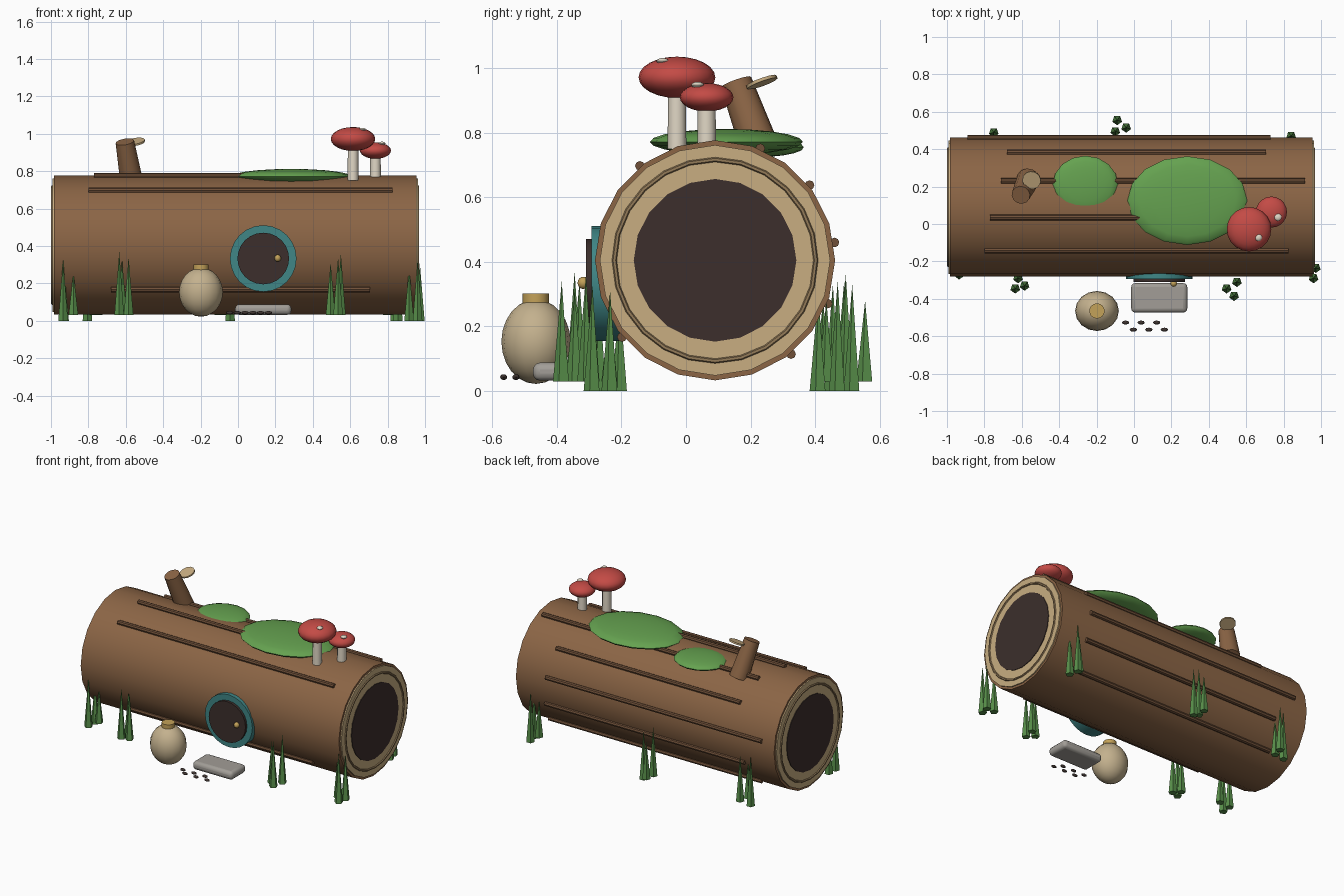
import bpy, math
from mathutils import Vector, Matrix

if "Cube" in bpy.data.objects:
    bpy.data.objects.remove(bpy.data.objects["Cube"])

COL = {"bark": (.26, .13, .06), "ridge": (.16, .08, .04), "wood": (.58, .42, .22),
       "ring": (.30, .20, .10), "dark": (.045, .028, .025), "moss": (.13, .36, .08),
       "grass": (.10, .28, .07), "red": (.55, .07, .06), "cream": (.75, .68, .56),
       "teal": (.05, .24, .24), "brass": (.55, .36, .10), "clay": (.55, .44, .27),
       "stone": (.36, .34, .31), "seed": (.05, .035, .03)}
MATS = {}
for k, c in COL.items():
    MATS[k] = bpy.data.materials.new(k)
    MATS[k].diffuse_color = (*c, 1)


def finish(name, mat, smooth=True):
    o = bpy.context.object
    o.name = name
    o.data.materials.append(MATS[mat])
    if smooth:
        bpy.ops.object.shade_smooth_by_angle(angle=math.radians(40))
    return o


def rod(name, mat, a, b, r, r2=None, n=20, smooth=True):
    """Cylinder or cone from a to b."""
    a, b = Vector(a), Vector(b)
    d = b - a
    bpy.ops.mesh.primitive_cone_add(vertices=n, radius1=r, radius2=r if r2 is None else r2,
                                    depth=d.length, location=(a + b) / 2,
                                    rotation=d.to_track_quat('Z', 'Y').to_euler())
    return finish(name, mat, smooth)


def ball(name, mat, loc, size, n=16, rings=10):
    bpy.ops.mesh.primitive_uv_sphere_add(segments=n, ring_count=rings, radius=1, location=loc)
    bpy.context.object.data.transform(Matrix.Diagonal((*size, 1)))
    return finish(name, mat)


# Log body along x
CX, CY, CZ, R = -.015, .09, .405, .372
rod("log", "bark", (CX - .97, CY, CZ), (CX + .97, CY, CZ), R)

# Cut ends: pale wood, growth ring and dark heart
for s, side in ((-1, "left"), (1, "right")):
    x = lambda v: (CX + s * v, CY, CZ)
    rod(side + "_end_wood", "wood", x(.96), x(.978), .357)
    rod(side + "_end_heart", "dark", x(.96), x(.982), .252)
    bpy.ops.mesh.primitive_torus_add(major_radius=.312, minor_radius=.008, major_segments=24,
                                     minor_segments=6, location=x(.977),
                                     rotation=(0, math.pi / 2, 0))
    finish(side + "_growth_ring", "ring")

# Bark ridges: angle around the log, start x, end x
for a, x0, x1 in ((8.5, -.89, .73), (38.5, -.68, .705), (68, -.71, .915), (98.5, -.77, .5),
                  (128.5, -.80, .825), (219.5, -.68, .705), (309, -.8, .8), (339, -.75, .75)):
    t = math.radians(a)
    y, z = CY + .374 * math.cos(t), CZ + .374 * math.sin(t)
    rod("bark_ridge", "ridge", (x0, y, z), (x1, y, z), .015, n=8)

# Moss pads
ball("large_moss", "moss", (.285, .125, .772), (.32, .237, .04))
ball("small_moss", "moss", (-.26, .21, .755), (.175, .155, .031))

# Branch stub and its offset cut disc
lean = Vector((-.17, -.36, 1)).normalized()
top = Vector((-.605, .155, .957))
rod("branch_stub", "bark", top - lean * .25, top, .062, .05, n=12)
c = Vector((-.547, .235, .957))
rod("branch_cut", "wood", c - lean * .005, c + lean * .005, .05, n=12)

# Mushrooms
for n, x, y, z0, z, r, h, sr, spot in (
        ("large", .615, -.028, .75, .972, .119, .064, .029, (.665, -.072, 1.022)),
        ("small", .735, .064, .75, .91, .083, .044, .029, (.77, .036, .948))):
    rod(n + "_mushroom_stem", "cream", (x, y, z0), (x, y, z), sr, sr * .95, n=12)
    ball(n + "_mushroom_cap", "red", (x, y, z), (r, r, h), 20, 12)
    ball(n + "_mushroom_spot", "cream", spot, (.02, .02, .01), 10, 6)

# Round door
rod("door_frame", "teal", (.135, -.2, .333), (.135, -.293, .333), .178, n=24)
rod("door_panel", "dark", (.135, -.25, .333), (.135, -.31, .333), .138, n=24)
ball("door_knob", "brass", (.212, -.318, .335), (.018, .018, .019), 12, 8)

# Doorstep stone
bpy.ops.mesh.primitive_cube_add(size=1, location=(.135, -.395, .06))
step = bpy.context.object
step.data.transform(Matrix.Diagonal((.30, .158, .056, 1)))
bev = step.modifiers.new("bevel", 'BEVEL')
bev.width, bev.segments = .022, 3
finish("doorstep", "stone")

# Clay pot
ball("pot", "clay", (-.198, -.465, .153), (.117, .107, .131), 16, 12)
rod("pot_neck", "brass", (-.198, -.465, .26), (-.198, -.465, .302), .041, n=14)

# Scattered seeds
for i in range(6):
    ball("seed", "seed", (-.045 + .0415 * i, -.527 - .038 * (i % 2), .043),
         (.02, .011, .009), 8, 6)

# Grass blades: x, y, base z, tip z
for x, y, z0, z1 in (
        (-.935, -.27, 0, .33), (-.88, -.235, .03, .26), (-.93, -.205, 0, .28),
        (-.62, -.29, .03, .33), (-.635, -.345, .03, .37), (-.585, -.33, .03, .34),
        (.495, -.345, .03, .31), (.55, -.31, .03, .36), (.535, -.385, .03, .34),
        (.972, -.235, 0, .31), (.96, -.29, 0, .33), (.915, -.235, 0, .29),
        (-.09, .555, .03, .28), (-.042, .515, 0, .33), (-.1, .495, .03, .36),
        (-.75, .49, .03, .34), (-.805, .455, 0, .33), (-.765, .425, .03, .28),
        (.84, .47, 0, .34), (.80, .435, .03, .28), (.855, .41, .0, .3)):
    rod("grass_blade", "grass", (x, y, z0), (x, y, z1), .027, 0, n=5, smooth=False)

for m in bpy.data.materials:
    if m.users and not m.is_grease_pencil:
        m.use_nodes = True
        m.node_tree.nodes["Principled BSDF"].inputs["Base Color"].default_value = m.diffuse_color
